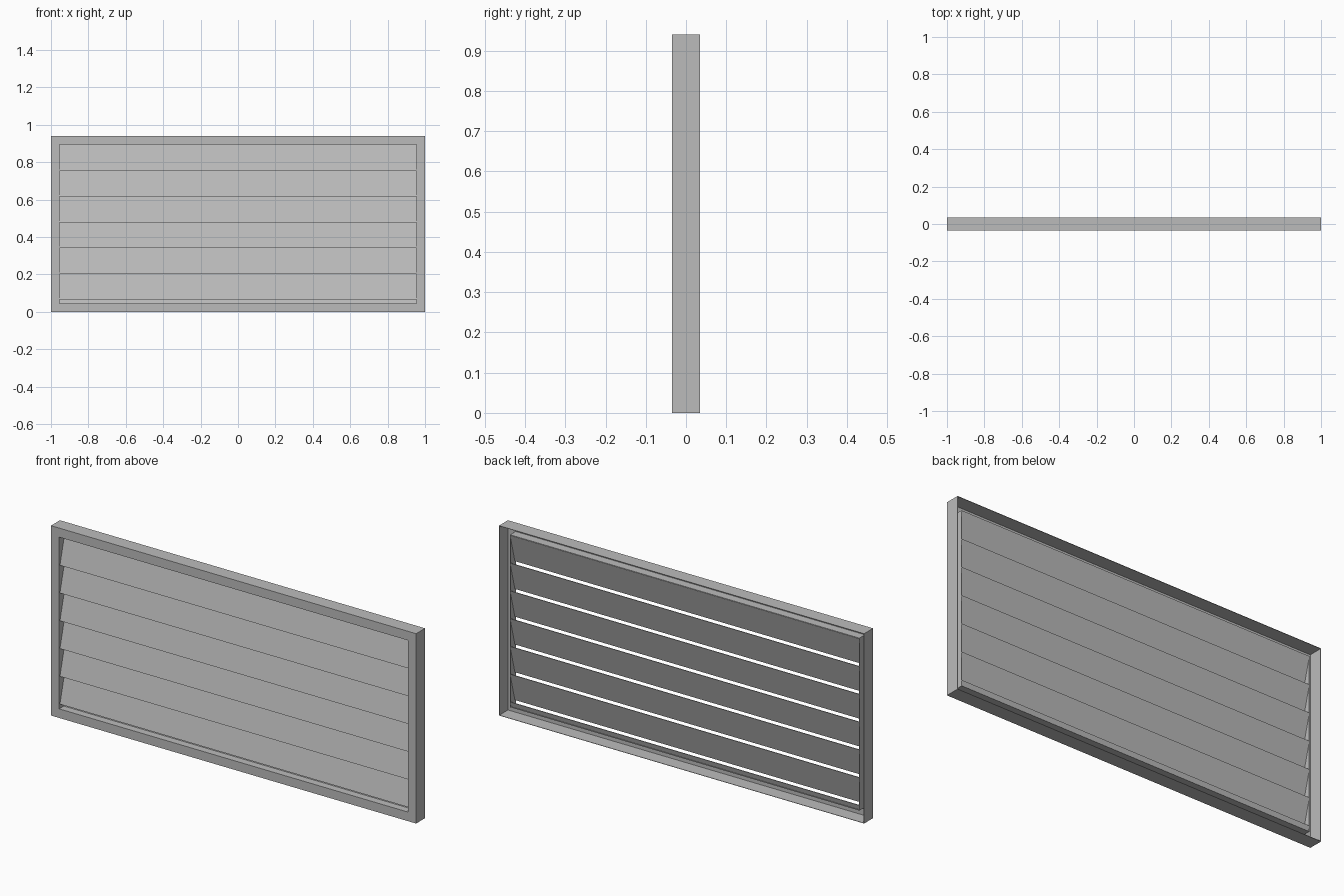
import bpy, bmesh, math

cube = bpy.data.objects.get("Cube")
if cube:
    bpy.data.objects.remove(cube, do_unlink=True)

# Overall sizes
W, H, D = 1.0, 0.94, 0.035       # half width, height, half depth
FLANGE, T = 0.045, 0.002         # face width, sheet thickness
LIP_BACK = 0.01                  # where the inner return ends
PITCH, SLAT_T = 0.1375, 0.004


def material(name, value):
    m = bpy.data.materials.new(name)
    m.use_nodes = True
    col = (value, value, value, 1)
    m.diffuse_color = col
    m.node_tree.nodes["Principled BSDF"].inputs["Base Color"].default_value = col
    return m


grey = material("light grey metal", 0.5)


def finish(bm, name):
    bmesh.ops.recalc_face_normals(bm, faces=bm.faces)
    me = bpy.data.meshes.new(name)
    bm.to_mesh(me)
    bm.free()
    me.materials.append(grey)
    ob = bpy.data.objects.new(name, me)
    bpy.context.collection.objects.link(ob)
    return ob


def build_frame():
    # Folded channel section (inset from outer edge, y), mitred round four corners
    section = [(0, D), (0, -D), (FLANGE, -D), (FLANGE, LIP_BACK),
               (FLANGE - T, LIP_BACK), (FLANGE - T, -D + T), (T, -D + T), (T, D)]
    bm = bmesh.new()
    rings = []
    for sx, top in ((-1, 0), (1, 0), (1, 1), (-1, 1)):
        rings.append([bm.verts.new((sx * (W - i), y, H - i if top else i))
                      for i, y in section])
    n = len(section)
    for c in range(4):
        a, b = rings[c], rings[(c + 1) % 4]
        for k in range(n):
            bm.faces.new((a[k], b[k], b[(k + 1) % n], a[(k + 1) % n]))
    return finish(bm, "frame")


def build_slat(index, top):
    # Sloping blade: lower edge to the front, upper edge to the back
    y0, y1 = -0.029, 0.008
    bottom = top - PITCH - 0.004
    half = W - FLANGE + 0.002
    section = [(y0, bottom), (y1, top), (y1 + SLAT_T, top), (y0 + SLAT_T, bottom)]
    bm = bmesh.new()
    ends = [[bm.verts.new((x, y, z)) for y, z in section] for x in (-half, half)]
    for k in range(4):
        j = (k + 1) % 4
        bm.faces.new((ends[0][k], ends[0][j], ends[1][j], ends[1][k]))
    for e in ends:
        bm.faces.new(e)
    # Trim the lowest blade where it meets the sill
    if bottom < FLANGE:
        geom = bm.verts[:] + bm.edges[:] + bm.faces[:]
        bmesh.ops.bisect_plane(bm, geom=geom, plane_co=(0, 0, FLANGE),
                               plane_no=(0, 0, -1), clear_outer=True)
        bmesh.ops.holes_fill(bm, edges=[e for e in bm.edges if e.is_boundary])
    return finish(bm, f"slat_{index + 1}")


build_frame()
for i in range(7):
    build_slat(i, H - FLANGE - i * PITCH)
